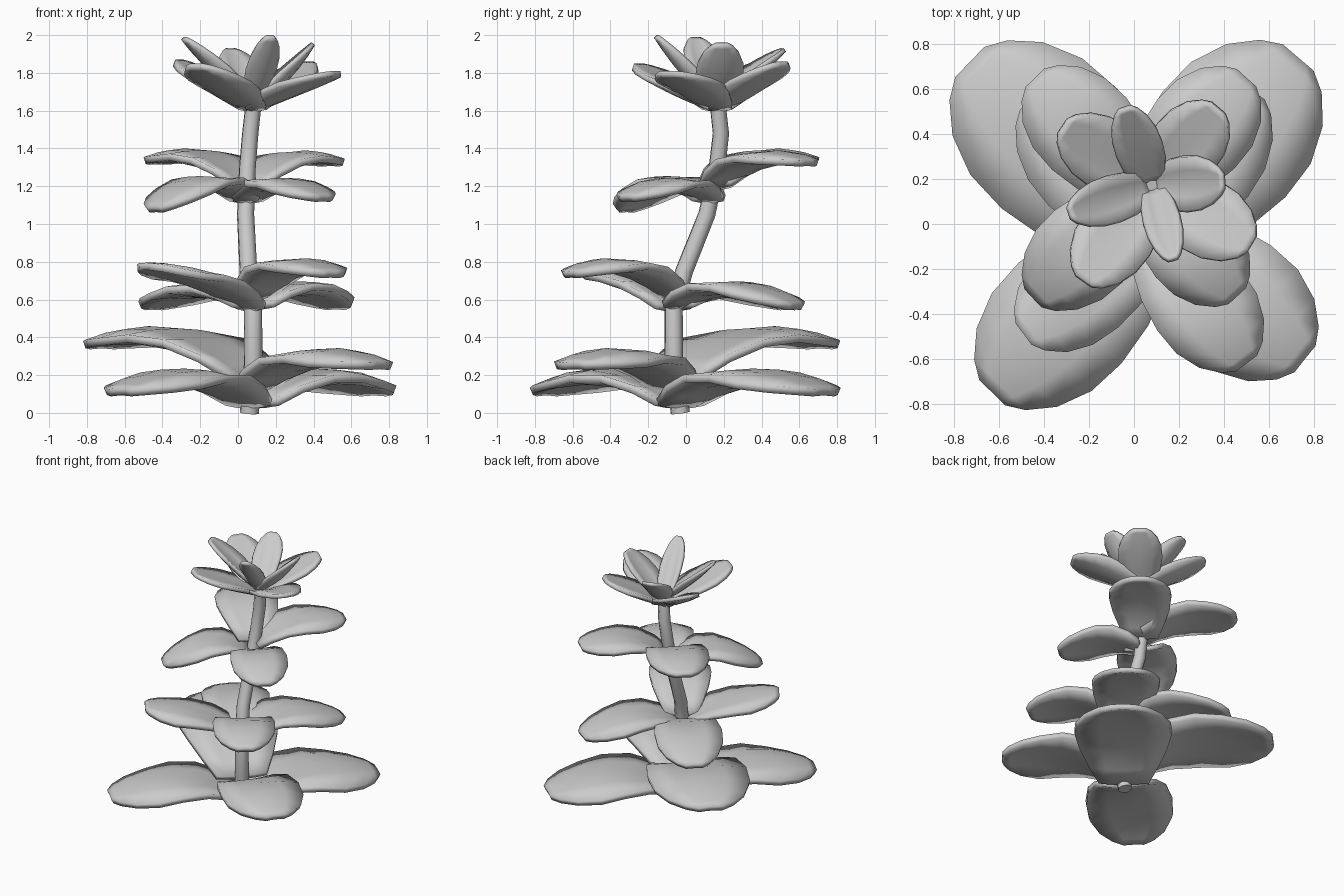
import bpy, bmesh
from mathutils import Vector

if "Cube" in bpy.data.objects:
    bpy.data.objects.remove(bpy.data.objects["Cube"])

# Stem centre line, also used to root the leaves
STEM = [(0.06, -0.03, 0), (0.08, -0.065, 0.25), (0.08, -0.065, 0.55), (0.055, -0.01, 0.75),
        (0.04, 0.11, 1.05), (0.05, 0.165, 1.3), (0.065, 0.185, 1.48), (0.085, 0.165, 1.66)]


def stem_at(z):
    for a, b in zip(STEM, STEM[1:]):
        if z <= b[2]:
            return Vector(a).lerp(Vector(b), (z - a[2]) / (b[2] - a[2]))
    return Vector(STEM[-1])


def finish(obj):
    bpy.ops.object.select_all(action='DESELECT')
    obj.select_set(True)
    bpy.context.view_layer.objects.active = obj
    bpy.ops.object.shade_smooth_by_angle(angle=0.7)


# Blade outline: (fraction of length, fraction of half width)
ROWS = [(0, .5), (.12, .7), (.3, .9), (.5, 1), (.68, .97), (.84, .78), (.95, .5), (1, .25)]


def leaf(name, base_z, mid_z, tip, half_w, cup, thick):
    """Arched blade from the stem to its tip; cup = (root, end) lift of the side edges."""
    root = stem_at(base_z)
    tip = Vector(tip)
    flat = Vector((tip.x - root.x, tip.y - root.y, 0))
    side = Vector((-flat.y, flat.x, 0)).normalized()
    normal = (tip - root).cross(side).normalized()
    m = 0.62
    bm = bmesh.new()
    grid, weights = [], []
    for t, w in ROWS:
        z = (base_z * (t - m) * (t - 1) / m + mid_z * t * (t - 1) / (m * (m - 1))
             + tip.z * t * (t - m) / (1 - m))
        k = cup[0] + (cup[1] - cup[0]) * min(1, t / 0.75)
        row = []
        for s in (-1, -.5, 0, .5, 1):
            p = root + flat * t + side * (s * w * half_w) + normal * (k * (s * w) ** 2)
            p.z += z - root.z
            row.append(bm.verts.new(p))
            # Fleshy middle, thin rim: the underside stays nearly flat
            weights.append(.5 + .5 * (1 - s * s) * min(1, 4 * t * (1 - t)))
        grid.append(row)
    for a, b in zip(grid, grid[1:]):
        for i in range(4):
            bm.faces.new((a[i], b[i], b[i + 1], a[i + 1]))
    me = bpy.data.meshes.new(name)
    bm.to_mesh(me)
    bm.free()
    ob = bpy.data.objects.new(name, me)
    bpy.context.collection.objects.link(ob)
    group = ob.vertex_groups.new(name="fleshy")
    for i, wt in enumerate(weights):
        group.add([i], wt, 'REPLACE')
    sol = ob.modifiers.new("thickness", 'SOLIDIFY')
    sol.thickness = thick * 2
    sol.offset = -1
    sol.vertex_group = group.name
    finish(ob)


# Stem
cu = bpy.data.curves.new("stem", 'CURVE')
cu.dimensions = '3D'
cu.bevel_depth = 0.05
cu.bevel_resolution = 2
cu.use_fill_caps = True
sp = cu.splines.new('POLY')
sp.points.add(len(STEM) - 1)
for pt, co in zip(sp.points, STEM):
    pt.co = (*co, 1)
    pt.radius = 1.05 - 0.1 * co[2]
bpy.context.collection.objects.link(bpy.data.objects.new("stem", cu))

# Tiers of leaves: cup, rim thickness, then (base height, arch height, tip, half width)
TIERS = {
    "lower_leaf": ((.06, -.08), .042, [
        (.06, .235, (-.63, -.75, .13), .32), (.06, .235, (.73, .74, .13), .36),
        (.2, .46, (-.73, .72, .38), .37), (.14, .345, (.76, -.60, .27), .30)]),
    "middle_leaf": ((.05, -.05), .038, [
        (.57, .77, (-.49, -.49, .795), .23), (.62, .82, (.50, -.62, .75), .23),
        (.58, .69, (.53, .59, .58), .25), (.58, .68, (-.46, .55, .58), .25)]),
    "upper_leaf": ((.045, -.05), .036, [
        (1.14, 1.24, (-.45, -.33, 1.09), .22), (1.14, 1.24, (.46, -.32, 1.15), .21),
        (1.21, 1.39, (.50, .65, 1.34), .23), (1.22, 1.40, (-.44, .65, 1.35), .23)]),
    "outer_rosette_leaf": ((.04, .0), .028, [
        (1.62, 1.77, (-.22, -.25, 1.85), .17), (1.62, 1.76, (.52, -.09, 1.81), .17),
        (1.62, 1.78, (.37, .51, 1.86), .16), (1.62, 1.78, (-.31, .43, 1.87), .155)]),
    "inner_rosette_leaf": ((.05, .02), .022, [
        (1.64, 1.86, (.17, -.15, 2.0), .075), (1.64, 1.83, (.39, .19, 1.96), .12),
        (1.64, 1.83, (-.04, .51, 1.93), .1), (1.64, 1.86, (-.28, .05, 1.99), .1)]),
}
for name, (cup, thick, leaves) in TIERS.items():
    for n, (bz, mz, tip, half_w) in enumerate(leaves, 1):
        leaf(f"{name}_{n}", bz, mz, tip, half_w, cup, thick)
